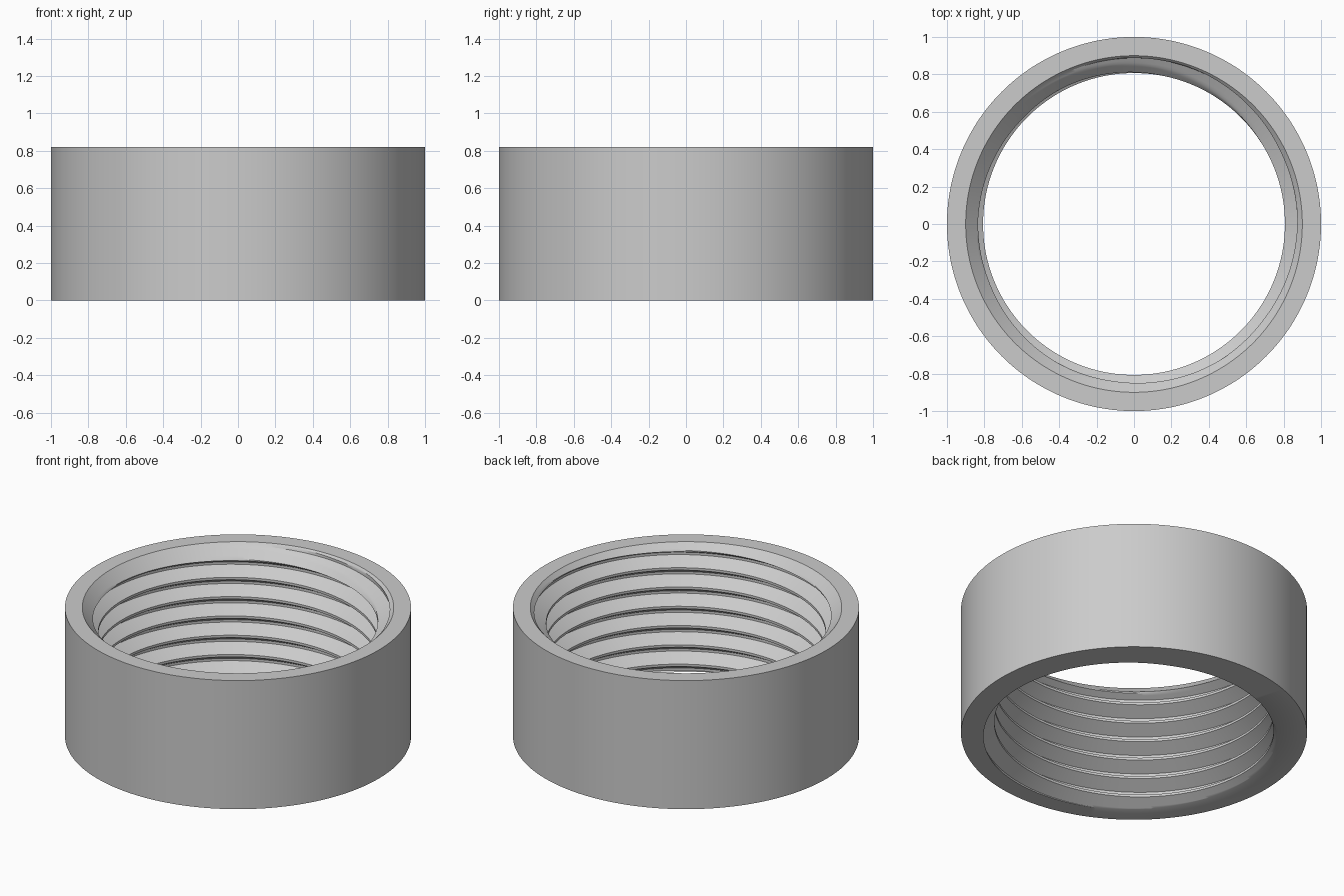
import bpy, bmesh, math

cube = bpy.data.objects.get("Cube")
if cube:
    bpy.data.objects.remove(cube, do_unlink=True)

HEIGHT, OUTER, MOUTH = 0.82, 1.0, 0.9
CREST, DEPTH, PITCH = 0.807, 0.08, 0.123
FLAT = PITCH / 8                      # width of crest and root flats
FLANK = (PITCH - 2 * FLAT) / 2
START = 0.024 - PITCH / 2             # lower edge of a crest at angle 0
COLS, SUB = 240, 6

grey = bpy.data.materials.new("grey")
grey.use_nodes = True
grey.diffuse_color = (0.6, 0.6, 0.6, 1)
grey.node_tree.nodes["Principled BSDF"].inputs["Base Color"].default_value = grey.diffuse_color


def bore_radius(z, turn):
    """Trapezoid thread, opened by a 45 degree chamfer at the mouth."""
    t = (z - START - turn * PITCH) % PITCH
    from_crest = max(0, min(t, PITCH) - FLAT)
    rise = min(from_crest, PITCH - t, FLANK) / FLANK
    return max(CREST + DEPTH * rise, MOUTH - (HEIGHT - z))


# Row offsets within one pitch: crest flat, flank, root flat, flank
offsets = [0]
for width, steps in ((FLAT, 1), (FLANK, SUB), (FLAT, 1), (FLANK, SUB)):
    for i in range(steps):
        offsets.append(offsets[-1] + width / steps)
offsets.pop()

# Sweep the closed wall section around the axis, the thread rising with the turn
bm = bmesh.new()
columns = []
for c in range(COLS + 1):
    turn = c / COLS
    angle = math.tau * turn
    section = [(OUTER, HEIGHT), (OUTER, 0)]
    for p in range(-2, 9):
        for off in offsets:
            z = START + (turn + p) * PITCH + off
            z = max(0, min(HEIGHT, z))
            section.append((bore_radius(z, turn), z))
    columns.append([bm.verts.new((r * math.cos(angle), r * math.sin(angle), z))
                    for r, z in section])

for a, b in zip(columns, columns[1:]):
    for i in range(len(a)):
        bm.faces.new((a[i - 1], a[i], b[i], b[i - 1]))

# Close the seam and collapse the rows trimmed at both ends
bmesh.ops.remove_doubles(bm, verts=bm.verts, dist=0.00005)
bmesh.ops.dissolve_degenerate(bm, edges=bm.edges, dist=0.00005)
bmesh.ops.recalc_face_normals(bm, faces=bm.faces)

mesh = bpy.data.meshes.new("threaded_ring")
bm.to_mesh(mesh)
bm.free()
mesh.materials.append(grey)
ring = bpy.data.objects.new("threaded_ring", mesh)
bpy.context.collection.objects.link(ring)

bpy.ops.object.select_all(action="DESELECT")
ring.select_set(True)
bpy.context.view_layer.objects.active = ring
bpy.ops.object.shade_smooth_by_angle(angle=math.radians(30))
